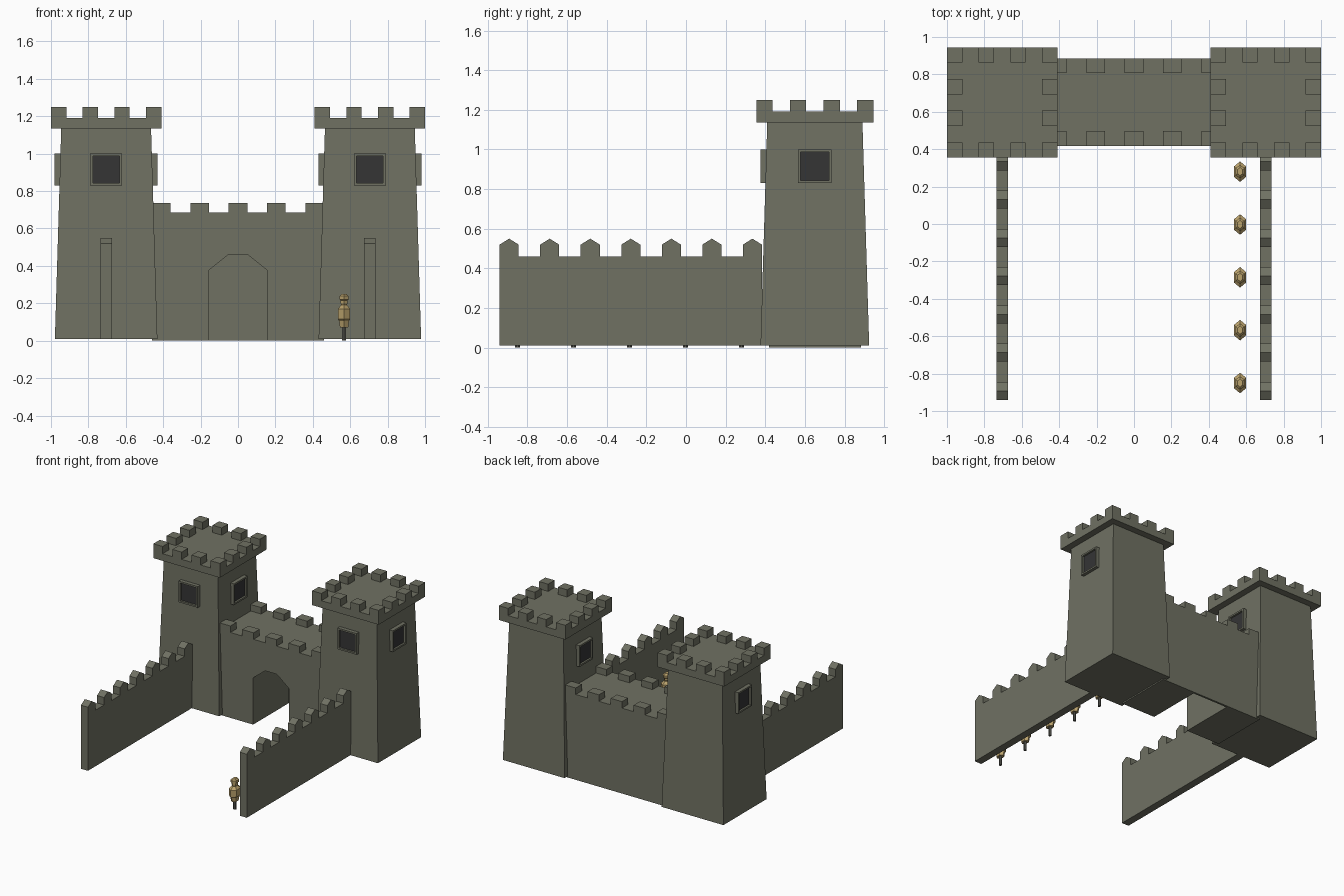
import bpy
import bmesh
from math import pi
from mathutils import Matrix, Vector

cube = bpy.data.objects.get("Cube")
if cube:
    bpy.data.objects.remove(cube, do_unlink=True)


def material(name, rgb):
    m = bpy.data.materials.new(name)
    m.use_nodes = True
    m.diffuse_color = (*rgb, 1)
    m.node_tree.nodes["Principled BSDF"].inputs["Base Color"].default_value = (*rgb, 1)
    return m


STONE = material("stone", (0.16, 0.165, 0.124))
PANE = material("dark_pane", (0.035, 0.035, 0.036))
STRAW = material("straw", (0.5, 0.37, 0.155))
POLE = material("pole_grey", (0.1, 0.1, 0.085))


def finish(name, bm, *mats):
    bmesh.ops.recalc_face_normals(bm, faces=bm.faces[:])
    mesh = bpy.data.meshes.new(name)
    bm.to_mesh(mesh)
    bm.free()
    for m in mats:
        mesh.materials.append(m)
    obj = bpy.data.objects.new(name, mesh)
    bpy.context.collection.objects.link(obj)
    return obj


def box(bm, x0, x1, y0, y1, z0, z1):
    size = Matrix.Diagonal((x1 - x0, y1 - y0, z1 - z0, 1))
    mid = Matrix.Translation(((x0 + x1) / 2, (y0 + y1) / 2, (z0 + z1) / 2))
    return bmesh.ops.create_cube(bm, size=1, matrix=mid @ size)["verts"]


def prism(bm, points, sweep):
    """Polygon of 3D points swept along a vector."""
    face = bm.faces.new([bm.verts.new(p) for p in points])
    out = bmesh.ops.extrude_face_region(bm, geom=[face], use_keep_orig=True)["geom"]
    bmesh.ops.translate(bm, vec=sweep,
                        verts=[v for v in out if isinstance(v, bmesh.types.BMVert)])


def loft(bm, rings):
    """Skin a stack of equal-length point rings and cap both ends."""
    loops = [[bm.verts.new(p) for p in ring] for ring in rings]
    n = len(loops[0])
    for a, b in zip(loops, loops[1:]):
        for i in range(n):
            j = (i + 1) % n
            bm.faces.new((a[i], a[j], b[j], b[i]))
    bm.faces.new(loops[0])
    bm.faces.new(loops[-1])


TX, TY = 0.705, 0.65  # tower centre


def square(cx, half, z):
    return [(cx + sx * half, TY + sy * half, z)
            for sx, sy in ((-1, -1), (1, -1), (1, 1), (-1, 1))]


def window(name, cx, angle):
    # Raised frame with a recessed dark pane
    bm = bmesh.new()
    box(bm, -0.085, 0.085, -0.275, -0.22, 0.83, 1.0)
    bm.normal_update()
    front = min(bm.faces, key=lambda f: f.calc_center_median().y)
    bmesh.ops.inset_individual(bm, faces=[front], thickness=0.019)
    ret = bmesh.ops.extrude_discrete_faces(bm, faces=[front])
    pane = ret["faces"][0]
    bmesh.ops.translate(bm, verts=pane.verts[:], vec=(0, 0.015, 0))
    pane.material_index = 1
    bmesh.ops.remove_doubles(bm, verts=bm.verts[:], dist=0.0001)
    bm.transform(Matrix.Translation((cx, TY, 0)) @ Matrix.Rotation(angle, 4, "Z"))
    finish(name, bm, STONE, PANE)


for side, s in (("left", 1), ("right", -1)):
    cx = s * TX
    # Tapered tower
    bm = bmesh.new()
    loft(bm, [square(cx, 0.274, 0.01), square(cx, 0.24, 1.14)])
    finish(side + "_tower", bm, STONE)

    # Overhanging cap with a ring of merlons
    bm = bmesh.new()
    half, m = 0.295, 0.082
    box(bm, cx - half, cx + half, TY - half, TY + half, 1.135, 1.192)
    step = (2 * half - m) / 3
    for i in range(4):
        for j in range(4):
            if i in (0, 3) or j in (0, 3):
                x, y = cx - half + i * step, TY - half + j * step
                box(bm, x, x + m, y, y + m, 1.192, 1.25)
    finish(side + "_tower_battlement", bm, STONE)

    # Windows on the front and both flanks
    for label, angle in (("front", 0), ("left", pi / 2), ("right", -pi / 2)):
        window(f"{side}_tower_{label}_window", cx, angle)

    # Long side wall with pointed merlons
    profile = [(-0.94, 0.01)]
    for i in range(7):
        c = -0.892 + i * 0.2045
        profile += [(c - 0.048, 0.46), (c - 0.048, 0.52), (c, 0.55),
                    (c + 0.048, 0.52), (c + 0.048, 0.46)]
    profile.append((profile[-1][0], 0.01))
    profile.pop(1)  # first merlon is flush with the wall end
    bm = bmesh.new()
    prism(bm, [(s * TX - 0.031, y, z) for y, z in profile], Vector((0.062, 0, 0)))
    finish(side + "_side_wall", bm, STONE)

# Gatehouse front with an angular arch, closed by a thin back wall
bm = bmesh.new()
half_arch = [(0.46, 0.685), (0.46, 0), (0.158, 0), (0.158, 0.375), (0.052, 0.46)]
outline = half_arch + [(-x, z) for x, z in reversed(half_arch)]
prism(bm, [(x, 0.418, z) for x, z in outline], Vector((0, 0.45, 0)))
box(bm, -0.46, 0.46, 0.868, 0.884, 0, 0.685)
finish("gatehouse", bm, STONE)

bm = bmesh.new()
for i in range(5):
    x = -0.41 + i * 0.205
    for y in (0.418, 0.806):
        box(bm, x - 0.05, x + 0.05, y, y + 0.078, 0.685, 0.737)
finish("gatehouse_merlons", bm, STONE)


def hexagon(x, y, z, rx, ry):
    return [(x + rx * a, y + ry * b, z) for a, b in
            ((0, -1), (1, -0.5), (1, 0.5), (0, 1), (-1, 0.5), (-1, -0.5))]


# Row of straw figures on poles
BODY = ((0.07, 0.022, 0.034), (0.105, 0.026, 0.042), (0.115, 0.033, 0.055),
        (0.17, 0.033, 0.055), (0.19, 0.016, 0.026))
HEAD = ((0.185, 0.013, 0.02), (0.2, 0.018, 0.028), (0.215, 0.018, 0.028),
        (0.22, 0.024, 0.036), (0.238, 0.024, 0.036), (0.25, 0.013, 0.022))
for k in range(5):
    x, y = 0.567, 0.28 - k * 0.2825
    for part, rings, mat in (("body", BODY, STRAW), ("head", HEAD, STRAW),
                             ("pole", ((0, 0.01, 0.012), (0.1, 0.01, 0.012)), POLE)):
        bm = bmesh.new()
        loft(bm, [hexagon(x, y, z, rx, ry) for z, rx, ry in rings])
        finish(f"figure_{k + 1}_{part}", bm, mat)
